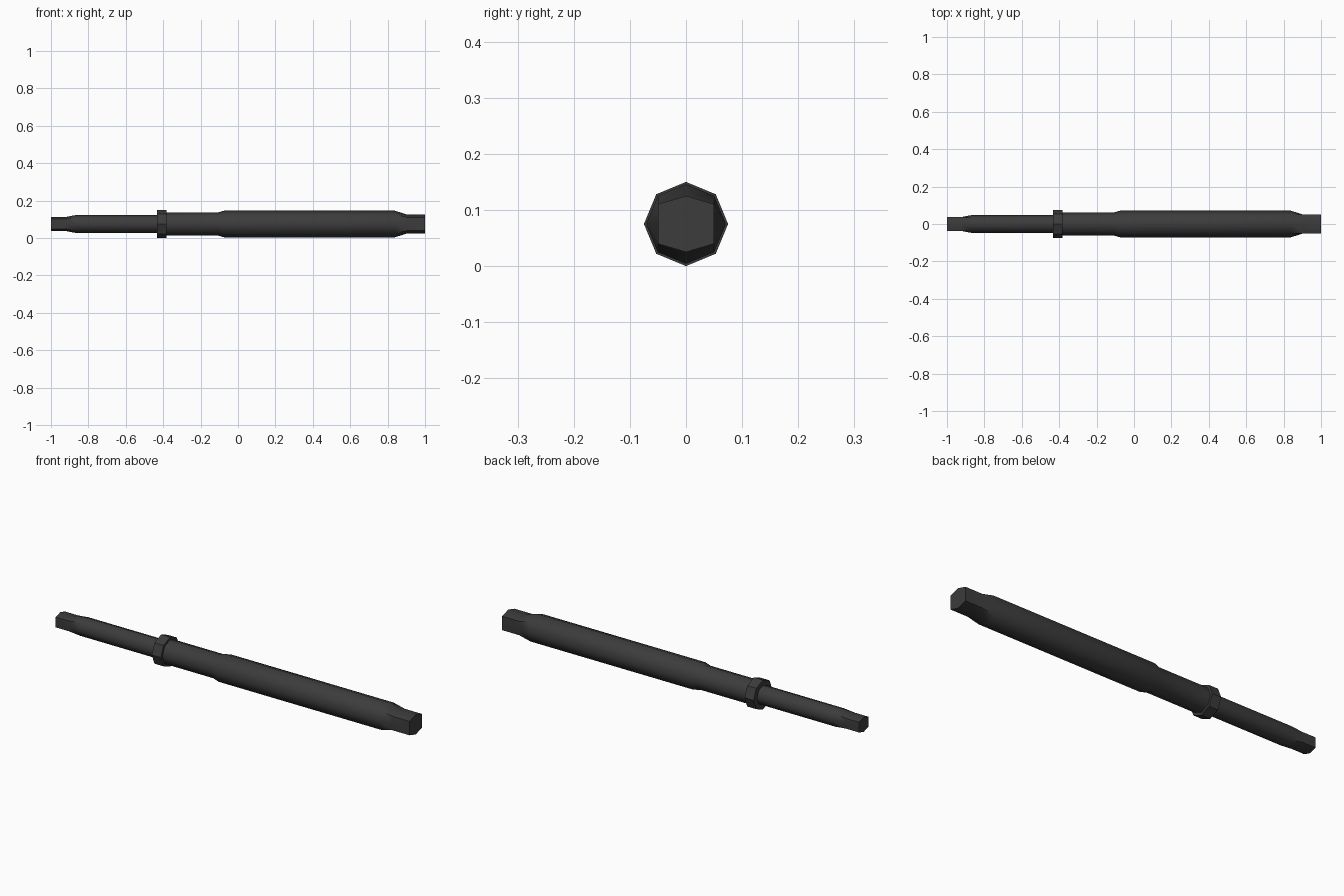
import bpy, bmesh, math

if "Cube" in bpy.data.objects:
    bpy.data.objects.remove(bpy.data.objects["Cube"])

SIDES = 8
AXIS_Z = 0.075

dark = bpy.data.materials.new("dark_grey")
dark.diffuse_color = (0.045, 0.045, 0.045, 1)
dark.use_nodes = True
dark.node_tree.nodes["Principled BSDF"].inputs["Base Color"].default_value = dark.diffuse_color


def lathe_x(name, profile, smooth=True):
    """Eight-sided bar along x from (x, radius, flat_sided) stations."""
    bm = bmesh.new()
    rings = []
    for x, r, flat in profile:
        ring = []
        for i in range(SIDES):
            a = i * 2 * math.pi / SIDES
            y, z = r * math.cos(a), r * math.sin(a)
            # flat-sided stations push the diagonal corners out to full width
            if flat and i % 2:
                y = math.copysign(r, y)
            ring.append(bm.verts.new((x, y, z + AXIS_Z)))
        rings.append(ring)
    for a, b in zip(rings, rings[1:]):
        for i in range(SIDES):
            j = (i + 1) % SIDES
            bm.faces.new((a[i], a[j], b[j], b[i]))
    bm.faces.new(rings[0])
    bm.faces.new(rings[-1])
    bmesh.ops.recalc_face_normals(bm, faces=bm.faces)
    mesh = bpy.data.meshes.new(name)
    bm.to_mesh(mesh)
    bm.free()
    mesh.materials.append(dark)
    obj = bpy.data.objects.new(name, mesh)
    bpy.context.collection.objects.link(obj)
    if smooth:
        bpy.ops.object.select_all(action='DESELECT')
        obj.select_set(True)
        bpy.context.view_layer.objects.active = obj
        bpy.ops.object.shade_smooth_by_angle(angle=math.radians(50))
    return obj


# Thin shaft with its narrowed, flat-sided tip
lathe_x("thin_shaft", [
    (-1.0, 0.037, True), (-0.925, 0.037, True),
    (-0.865, 0.048, False), (-0.41, 0.048, False)])

# Faceted collar at the joint
lathe_x("collar", [(-0.433, 0.075, False), (-0.382, 0.075, False)], smooth=False)

# Thick handle: neck, grip and flat-sided butt
lathe_x("handle", [
    (-0.41, 0.062, False), (-0.107, 0.062, False),
    (-0.075, 0.071, False), (0.84, 0.071, False),
    (0.904, 0.05, True), (1.0, 0.05, True)])
